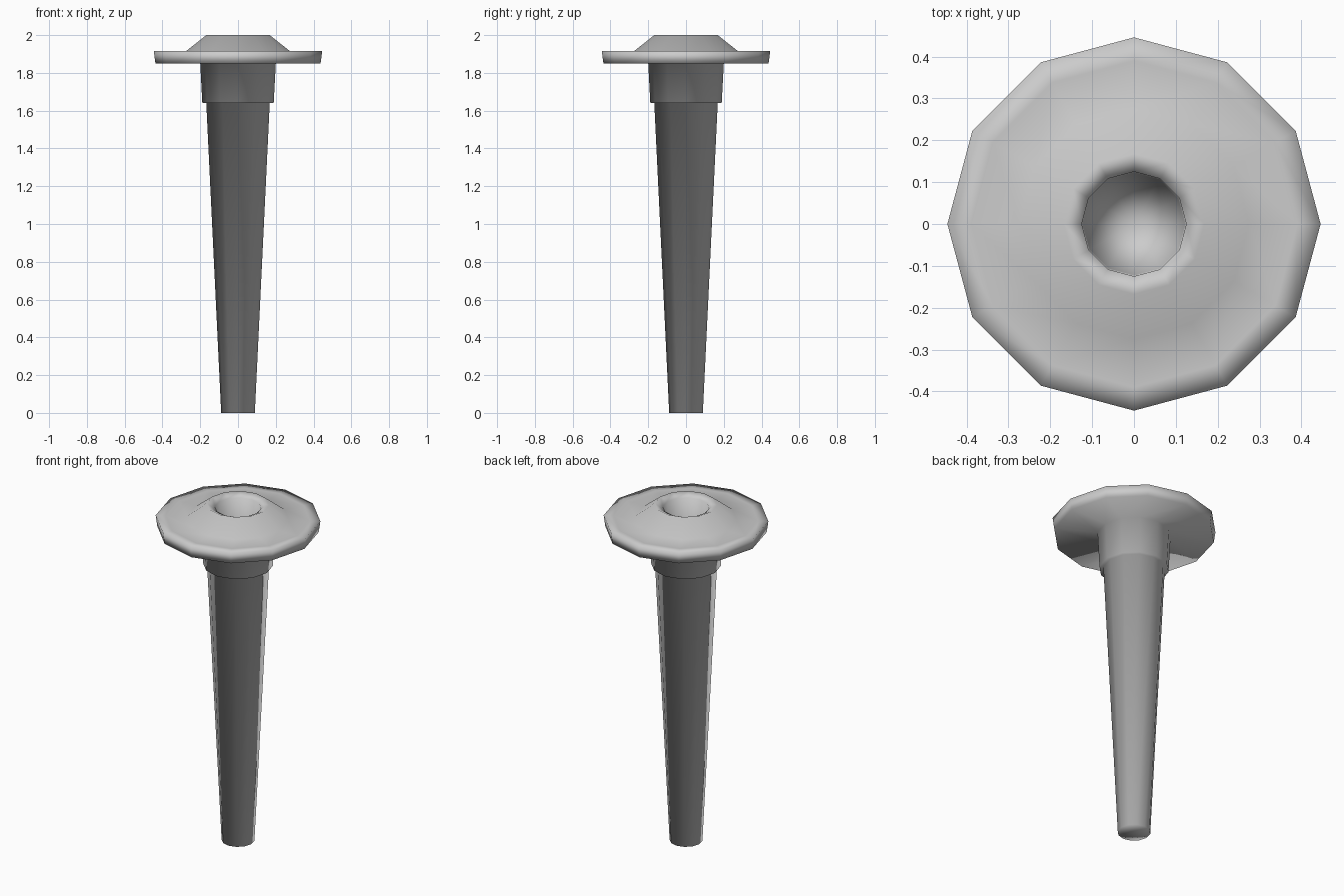
import bpy, bmesh
from math import cos, sin, pi

if "Cube" in bpy.data.objects:
    bpy.data.objects.remove(bpy.data.objects["Cube"])

SIDES = 12


def lathe(name, profile):
    """Revolve (radius, z) points around z; radius 0 becomes a single pole."""
    bm = bmesh.new()
    rings = []
    for r, z in profile:
        if r == 0:
            rings.append([bm.verts.new((0, 0, z))] * SIDES)
        else:
            rings.append([bm.verts.new((r * cos(2 * pi * i / SIDES),
                                        r * sin(2 * pi * i / SIDES), z))
                          for i in range(SIDES)])
    for a, b in zip(rings, rings[1:]):
        for i in range(SIDES):
            j = (i + 1) % SIDES
            corners = list(dict.fromkeys((a[i], a[j], b[j], b[i])))
            bm.faces.new(corners).smooth = True
    bmesh.ops.recalc_face_normals(bm, faces=bm.faces)
    mesh = bpy.data.meshes.new(name)
    bm.to_mesh(mesh)
    bm.free()
    obj = bpy.data.objects.new(name, mesh)
    bpy.context.collection.objects.link(obj)
    return obj


# One continuous smooth outline, from the foot up to the bottom of the hole
lathe("flanged_peg", [
    (0, 0), (0.089, 0),                  # foot
    (0.168, 1.64),                       # tapered stem
    (0.189, 1.64), (0.20, 1.85),         # collar
    (0.437, 1.85), (0.446, 1.915),       # flange rim
    (0.39, 1.915), (0.275, 1.915),       # flange top
    (0.168, 2.0), (0.125, 1.98),         # raised cone and lip
    (0.122, 1.82), (0, 1.55),            # hole
])
